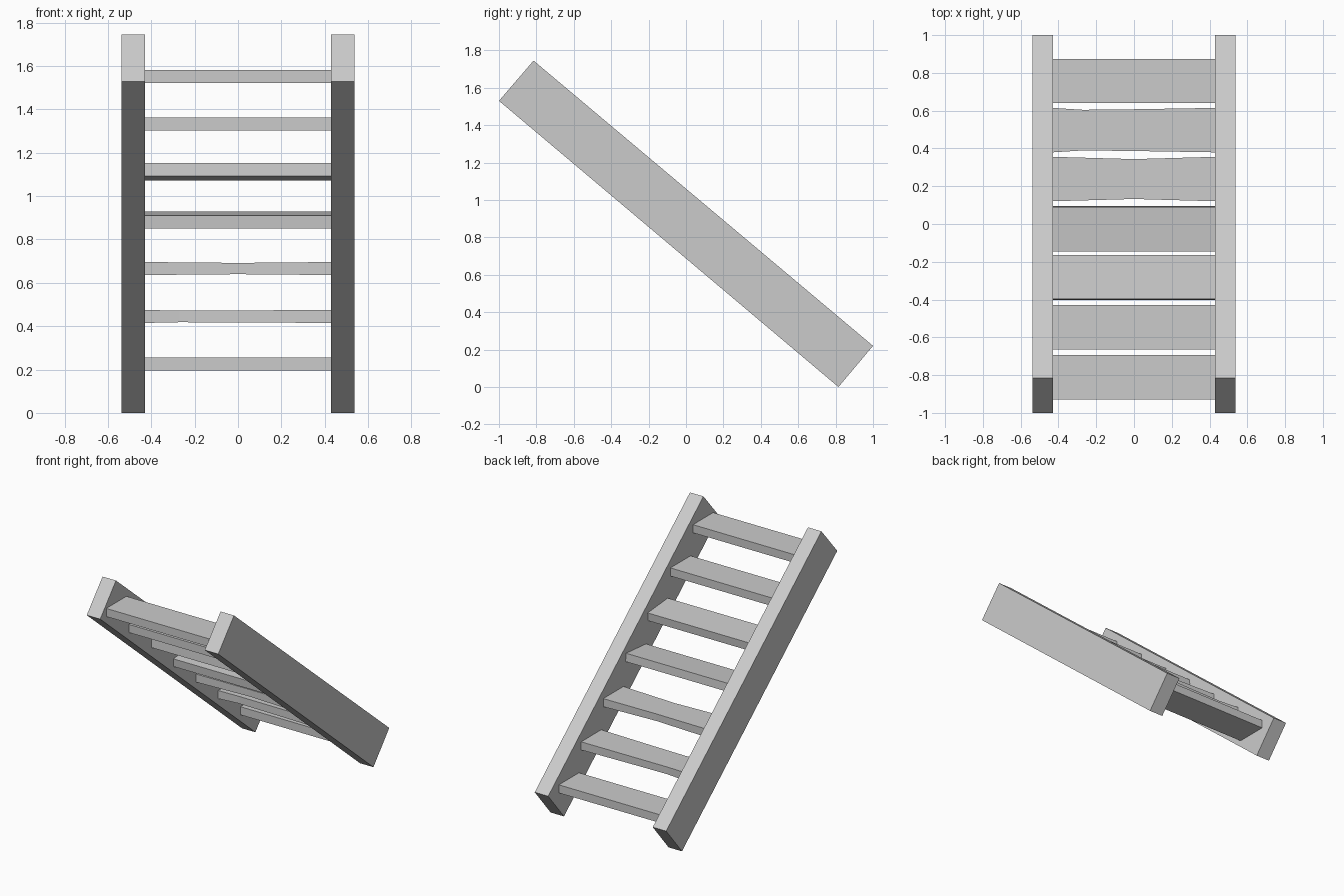
import bpy, bmesh
from mathutils import Matrix

cube = bpy.data.objects.get("Cube")
if cube:
    bpy.data.objects.remove(cube, do_unlink=True)

grey = bpy.data.materials.new("plain grey")
grey.use_nodes = True
colour = (0.6, 0.6, 0.6, 1)
grey.diffuse_color = colour
grey.node_tree.nodes["Principled BSDF"].inputs["Base Color"].default_value = colour


def loft(name, sections):
    """Skin a row of matching four-sided sections into a closed solid."""
    bm = bmesh.new()
    rings = [[bm.verts.new(p) for p in section] for section in sections]
    bm.faces.new(rings[0])
    bm.faces.new(rings[-1])
    for a, b in zip(rings, rings[1:]):
        for i in range(len(a)):
            j = (i + 1) % len(a)
            bm.faces.new((a[i], a[j], b[j], b[i]))
    bmesh.ops.recalc_face_normals(bm, faces=bm.faces)
    mesh = bpy.data.meshes.new(name)
    bm.to_mesh(mesh)
    bm.free()
    mesh.materials.append(grey)
    obj = bpy.data.objects.new(name, mesh)
    bpy.context.collection.objects.link(obj)
    return obj


# Sloping side rails
INNER, OUTER = 0.428, 0.538
rail_profile = [(-1, 1.53), (-0.815, 1.745), (1, 0.22), (0.815, 0)]
for side, name in ((1, "left_rail"), (-1, "right_rail")):
    loft(name, [[(side * x, y, z) for y, z in rail_profile] for x in (INNER, OUTER)])

# Treads, lowest first: centre y, centre z, tilt, and worn spots (x, wear)
DEPTH, THICK = 0.235, 0.06
treads = [
    (0.757, 0.226, 0, []),
    (0.497, 0.445, 0, [(-0.27, 0.01), (0.0, 0.007)]),
    (0.238, 0.666, 0, [(0.0, 0.012)]),
    (-0.025, 0.89, 0.085, []),
    (-0.283, 1.112, -0.085, []),
    (-0.547, 1.333, 0, []),
    (-0.811, 1.552, 0, []),
]
for n, (cy, cz, tilt, worn) in enumerate(treads, 1):
    place = Matrix.Translation((0, cy, cz)) @ Matrix.Rotation(tilt, 4, "X")
    sections = []
    for x, wear in [(-INNER, 0), *worn, (INNER, 0)]:
        y, z = DEPTH / 2 - wear, THICK / 2 - wear / 3
        sections.append([(x, -y, -z), (x, y, -z), (x, y, z), (x, -y, z)])
    tread = loft(f"tread_{n}", sections)
    tread.data.transform(place)
